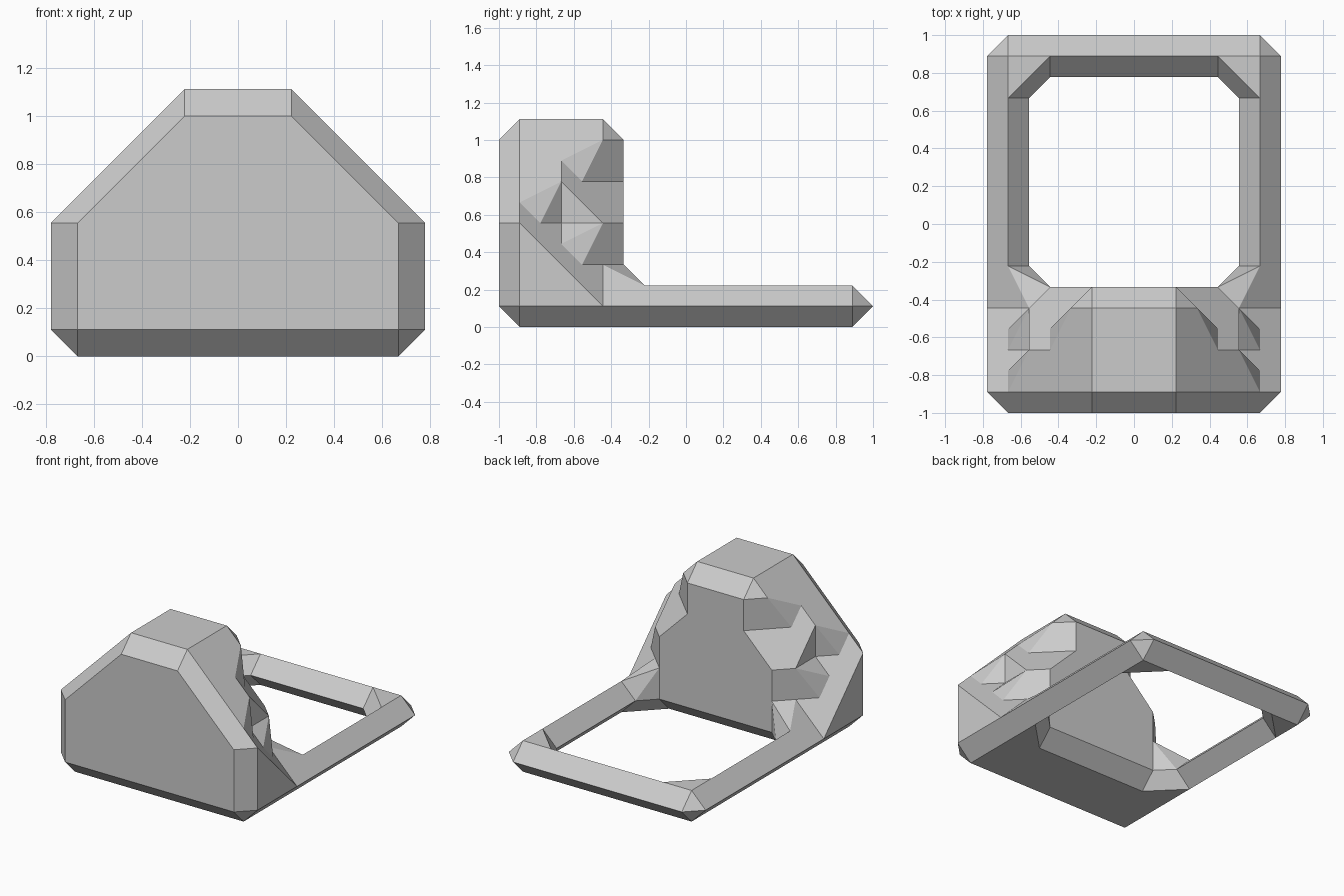
import bpy
import bmesh
from mathutils import Vector

cube = bpy.data.objects.get("Cube")
if cube:
    bpy.data.objects.remove(cube, do_unlink=True)

UNIT = 1 / 9   # half a block
STEP = 2       # block spacing in units

grey = bpy.data.materials.new("plain_grey")
grey.use_nodes = True
grey.diffuse_color = (0.6, 0.6, 0.6, 1)
grey.node_tree.nodes["Principled BSDF"].inputs["Base Color"].default_value = (0.6, 0.6, 0.6, 1)

# Stepped heights of the wall: distance from centre -> height per row, front to back
WALL = {0: (9, 9, 9), 2: (9, 9, 9), 4: (7, 7, 5), 6: (5, 3, 1)}


def filled(p):
    """True where a block stands: the stepped wall in front, a low open frame behind."""
    x, y, z = p
    x = abs(x)
    if x > 6 or abs(y) > 8 or z < 1:
        return False
    if y <= -4:
        return z <= WALL[x][(y + 8) // STEP]
    return z == 1 and (x == 6 or y == 8)


def chamfered_cell(origin):
    """Triangles of the chamfered surface between eight neighbouring blocks."""
    corners = [(origin[0] + a, origin[1] + b, origin[2] + c)
               for a in (0, STEP) for b in (0, STEP) for c in (0, STEP)]
    inside = [Vector(p) for p in corners if filled(p)]
    outside = [Vector(p) for p in corners if not filled(p)]
    if not inside or not outside:
        return []
    cuts = [(a + b) / 2 for a in inside for b in outside if (a - b).length < STEP + 0.1]
    hull = bmesh.new()
    for p in inside + cuts:
        hull.verts.new(p)
    bmesh.ops.convex_hull(hull, input=hull.verts[:])
    bmesh.ops.recalc_face_normals(hull, faces=hull.faces[:])
    result = []
    for face in hull.faces:
        points = [v.co.copy() for v in face.verts]
        # Faces lying on the cell border are interior and are skipped
        border = any(all(abs(p[i] - origin[i] - side) < 0.01 for p in points)
                     for i in range(3) for side in (0, STEP))
        if not border:
            result.append(points)
    hull.free()
    return result


def build_part(name, rows):
    bm = bmesh.new()
    for y in rows:
        for x in range(-8, 8, STEP):
            for z in range(-1, 11, STEP):
                for points in chamfered_cell((x, y, z)):
                    bm.faces.new([bm.verts.new(p * UNIT) for p in points])
    bmesh.ops.remove_doubles(bm, verts=bm.verts[:], dist=0.001)
    bmesh.ops.dissolve_limit(bm, angle_limit=0.01, verts=bm.verts[:], edges=bm.edges[:])
    mesh = bpy.data.meshes.new(name)
    bm.to_mesh(mesh)
    bm.free()
    mesh.materials.append(grey)
    obj = bpy.data.objects.new(name, mesh)
    bpy.context.collection.objects.link(obj)


# Front wall with stepped, sloping flanks
build_part("stepped_wall", range(-10, -2, STEP))
# Low open frame behind the wall
build_part("base_frame", range(-2, 10, STEP))
